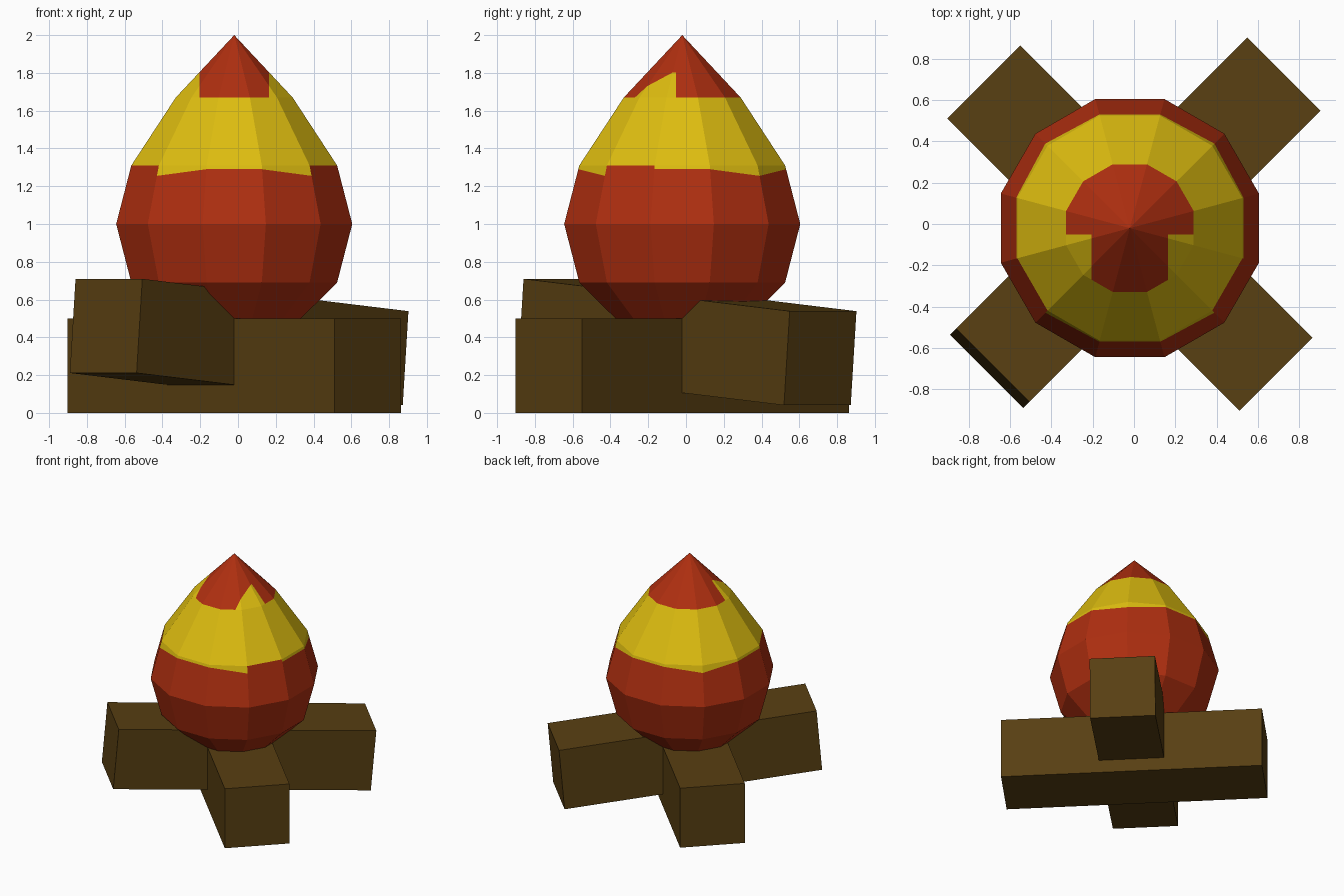
import bpy, bmesh, math

if "Cube" in bpy.data.objects:
    bpy.data.objects.remove(bpy.data.objects["Cube"])

C = -0.02   # flame axis (x and y)


def material(name, rgb):
    m = bpy.data.materials.new(name)
    m.diffuse_color = (*rgb, 1)
    m.use_nodes = True
    m.node_tree.nodes["Principled BSDF"].inputs["Base Color"].default_value = m.diffuse_color
    return m


red = material("flame red", (0.43, 0.028, 0.005))
yellow = material("flame yellow", (0.73, 0.51, 0.005))
brown = material("log brown", (0.098, 0.050, 0.006))


def add_object(name, bm, mats):
    bmesh.ops.recalc_face_normals(bm, faces=bm.faces)
    me = bpy.data.meshes.new(name)
    bm.to_mesh(me)
    bm.free()
    for m in mats:
        me.materials.append(m)
    ob = bpy.data.objects.new(name, me)
    bpy.context.collection.objects.link(ob)
    return ob


# Crossed logs: one flat on the ground, one leaning over it
def log(name, loc, tilt, turn):
    bm = bmesh.new()
    bmesh.ops.create_cube(bm, size=1)
    bmesh.ops.scale(bm, vec=(2.0, 0.5, 0.5), verts=bm.verts)
    ob = add_object(name, bm, [brown])
    ob.location = loc
    ob.rotation_euler = (0, math.radians(tilt), math.radians(turn))


log("flat_log", (C, C, 0.25), 0, -45)
log("leaning_log", (0.006, 0.006, 0.375), 4.9, 45)

# Flame: twelve-sided teardrop, with an extra ring for the yellow band's lower edge
N = 12
bm = bmesh.new()
R_MID, R_TOP, Z_TOP = 0.647, 0.564, 1.31


def ring(r, z):
    return [(r, z)] * N


def band_ring():
    # the lower edge of the band dips at the four diagonals
    out = []
    for k in range(N):
        z = 1.255 if k % 3 == 1 else 1.29
        out.append((R_MID + (R_TOP - R_MID) * (z - 1) / (Z_TOP - 1), z))
    return out


rings = [ring(0.324, 0.46), ring(0.564, 0.69), ring(R_MID, 1.0),
         band_ring(), ring(R_TOP, Z_TOP), ring(0.32, 1.67)]
loops = []
for rg in rings:
    loops.append([])
    for k, (r, z) in enumerate(rg):
        a = math.radians(15 + 30 * k)
        loops[-1].append(bm.verts.new((C + r * math.cos(a), C + r * math.sin(a), z)))
bottom = bm.verts.new((C, C, 0.375))
tip = bm.verts.new((C, C, 2.0))
cap = []
for k in range(N):
    j = (k + 1) % N
    for i in range(len(loops) - 1):
        f = bm.faces.new((loops[i][k], loops[i][j], loops[i + 1][j], loops[i + 1][k]))
        # two facets (at -30 and -150 degrees) have no band below the ring
        f.material_index = int(i == 4 or (i == 3 and k not in (6, 10)))
    bm.faces.new((bottom, loops[0][j], loops[0][k]))
    cap.append(bm.faces.new((tip, loops[-1][k], loops[-1][j])))

# Cut the tip so its front corners can be yellow
for co, no in (((C - 0.185, 0, 0), (1, 0, 0)), ((C + 0.185, 0, 0), (1, 0, 0)),
               ((0, -0.052, 0), (0, 1, 0))):
    cap = [f for f in bm.faces if f.calc_center_median().z > 1.67]
    geom = set(cap)
    for f in cap:
        geom.update(f.edges)
        geom.update(f.verts)
    bmesh.ops.bisect_plane(bm, geom=list(geom), dist=1e-5, plane_co=co, plane_no=no)
for f in bm.faces:
    c = f.calc_center_median()
    if c.z > 1.67:
        f.material_index = int(c.y < -0.052 and abs(c.x - C) > 0.185)
add_object("flame", bm, [red, yellow])
